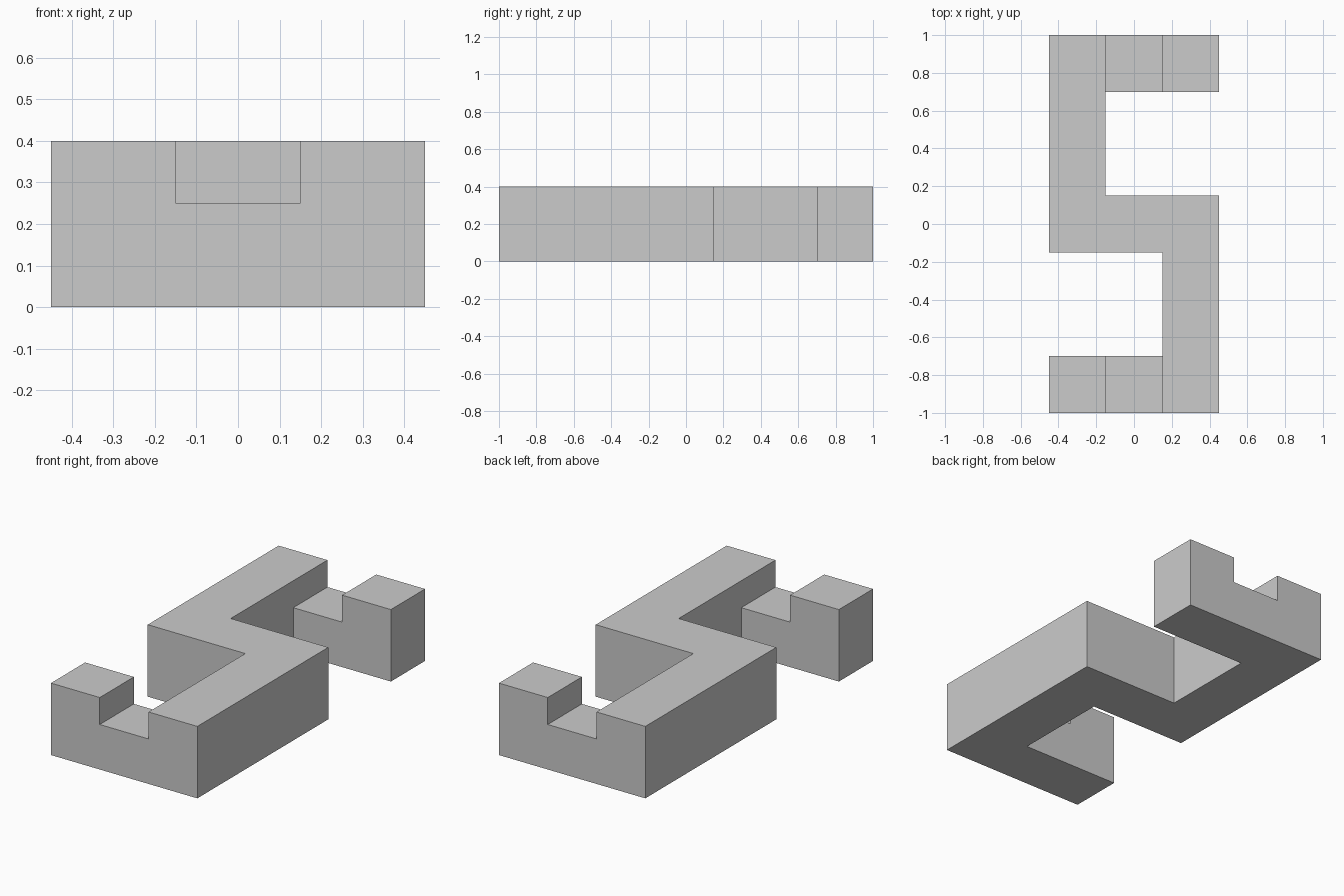
import bpy
import bmesh
from mathutils import Matrix, Vector

if "Cube" in bpy.data.objects:
    bpy.data.objects.remove(bpy.data.objects["Cube"], do_unlink=True)

HALF_W, HALF_L, HEIGHT = 0.45, 1.0, 0.4
BAR = 0.3            # width of every arm
NOTCH_FLOOR = 0.25

grey = bpy.data.materials.new("plain_grey")
grey.use_nodes = True
colour = (0.6, 0.6, 0.6, 1)
grey.diffuse_color = colour
grey.node_tree.nodes["Principled BSDF"].inputs["Base Color"].default_value = colour


def add_object(name, bm):
    bmesh.ops.recalc_face_normals(bm, faces=bm.faces)
    mesh = bpy.data.meshes.new(name)
    bm.to_mesh(mesh)
    bm.free()
    mesh.materials.append(grey)
    obj = bpy.data.objects.new(name, mesh)
    bpy.context.collection.objects.link(obj)
    return obj


# S-shaped bar: half an outline, repeated with a half turn, then extruded
half = BAR / 2
inner = HALF_L - BAR
half_outline = [(-HALF_W, -HALF_L), (HALF_W, -HALF_L), (HALF_W, half),
                (-half, half), (-half, inner), (HALF_W, inner)]
outline = half_outline + [(-x, -y) for x, y in half_outline]
bm = bmesh.new()
base = bm.faces.new([bm.verts.new((x, y, 0)) for x, y in outline])
top = bmesh.ops.extrude_face_region(bm, geom=[base])["geom"]
bmesh.ops.translate(bm, vec=Vector((0, 0, HEIGHT)),
                    verts=[v for v in top if isinstance(v, bmesh.types.BMVert)])
body = add_object("s_shaped_body", bm)

# Square notches across the front and back arms
bm = bmesh.new()
for side in (-1, 1):
    place = Matrix.Translation((0, side * (HALF_L - half), NOTCH_FLOOR + BAR / 2))
    size = Matrix.Diagonal((BAR, BAR + 0.1, BAR, 1))
    bmesh.ops.create_cube(bm, size=1, matrix=place @ size)
cutter = add_object("notch_cutter", bm)
cutter.hide_render = True

cut = body.modifiers.new("notches", "BOOLEAN")
cut.operation = "DIFFERENCE"
cut.solver = "EXACT"
cut.object = cutter
bpy.context.view_layer.objects.active = body
bpy.ops.object.modifier_apply(modifier=cut.name)
bpy.data.objects.remove(cutter, do_unlink=True)
